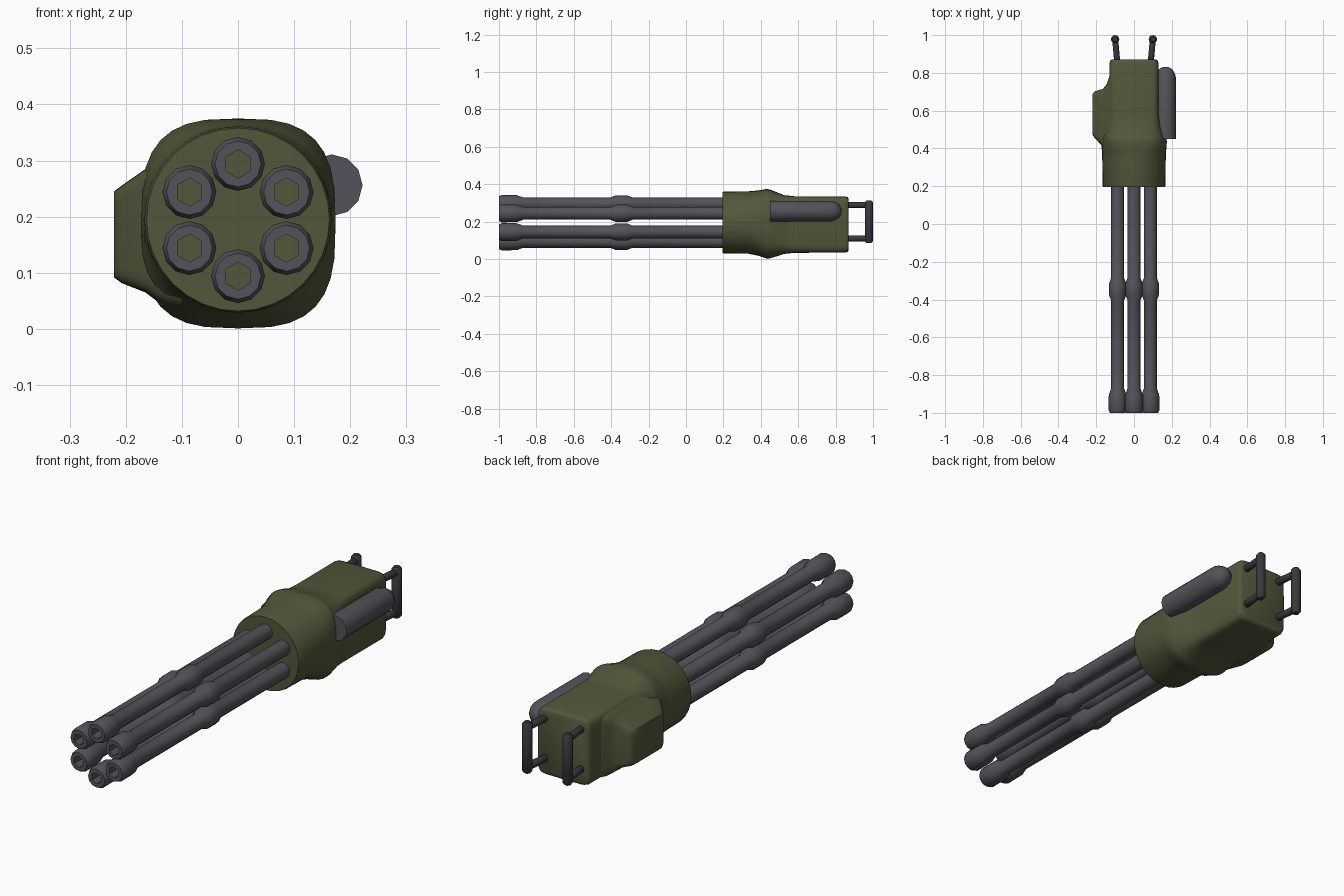
import bpy, bmesh, math
from mathutils import Matrix, Vector

if "Cube" in bpy.data.objects:
    bpy.data.objects.remove(bpy.data.objects["Cube"])


def material(name, rgb):
    m = bpy.data.materials.new(name)
    m.diffuse_color = (*rgb, 1)
    m.use_nodes = True
    m.node_tree.nodes["Principled BSDF"].inputs["Base Color"].default_value = m.diffuse_color
    return m


OLIVE = material("olive_paint", (0.085, 0.095, 0.042))
STEEL = material("gun_steel", (0.085, 0.088, 0.1))
DARK = material("dark_grip", (0.04, 0.04, 0.045))

# local (u, v, t) to world: along y, and along x
ALONG_Y = Matrix(((1, 0, 0, 0), (0, 0, 1, 0), (0, 1, 0, 0), (0, 0, 0, 1)))
ALONG_X = Matrix(((0, 0, 1, 0), (1, 0, 0, 0), (0, 1, 0, 0), (0, 0, 0, 1)))


def ring(t, hu, hv, cu=0, cv=0, n=2.0, seg=12):
    """Superellipse cross-section at distance t."""
    pts = []
    for i in range(seg):
        a = 2 * math.pi * i / seg
        c, s = math.cos(a), math.sin(a)
        pts.append(Vector((cu + hu * math.copysign(abs(c) ** (2 / n), c),
                           cv + hv * math.copysign(abs(s) ** (2 / n), s), t)))
    return pts


def hexagon(t, r, cu, cv):
    """Six-sided section with twelve points, matching the round rings."""
    pts = []
    for i in range(12):
        a = math.pi * (i + 1) / 6 - math.pi / 6
        k = r if i % 2 else r * math.cos(math.pi / 6)
        pts.append(Vector((cu + k * math.cos(a), cv + k * math.sin(a), t)))
    return pts


def loft(name, rings, matrix, mat, cyclic=False, angle=40):
    bm = bmesh.new()
    rows = [[bm.verts.new(matrix @ p) for p in r] for r in rings]
    pairs = list(zip(rows, rows[1:]))
    if cyclic:
        pairs.append((rows[-1], rows[0]))
    else:
        bm.faces.new(rows[0])
        bm.faces.new(rows[-1])
    k = len(rows[0])
    for a, b in pairs:
        for i in range(k):
            j = (i + 1) % k
            bm.faces.new((a[i], a[j], b[j], b[i]))
    bmesh.ops.recalc_face_normals(bm, faces=bm.faces)
    me = bpy.data.meshes.new(name)
    bm.to_mesh(me)
    bm.free()
    me.materials.append(mat)
    for p in me.polygons:
        p.use_smooth = True
    me.set_sharp_from_angle(angle=math.radians(angle))
    ob = bpy.data.objects.new(name, me)
    bpy.context.collection.objects.link(ob)
    return ob


def rod(name, p, q, r, mat):
    """Round bar with softened ends from p to q."""
    p, q = Vector(p), Vector(q)
    d = q - p
    m = Matrix.Translation(p) @ d.to_track_quat('Z', 'Y').to_matrix().to_4x4()
    e = r * 0.5
    prof = [(0, r * .6), (e, r), (d.length - e, r), (d.length, r * .6)]
    return loft(name, [ring(t, k, k) for t, k in prof], m, mat)


# six hollow barrels with mid collars and flared muzzles
BARREL = [(0.22, .034), (-0.285, .034), (-0.315, .046), (-0.375, .046), (-0.405, .034),
          (-0.87, .034), (-0.905, .047), (-0.985, .048), (-1.0, .041)]
for i in range(6):
    a = math.pi / 2 + i * math.pi / 3
    cx, cz = 0.1 * math.cos(a), 0.194 + 0.1 * math.sin(a)
    rings = [ring(y, r, r, cx, cz) for y, r in BARREL]
    rings += [hexagon(y, .025, cx, cz) for y in (-1.0, 0.22)]
    loft(f"barrel_{i + 1}", rings, ALONG_Y, STEEL, cyclic=True)

# housing: round front, swollen collar, box rear
BODY = [  # y, half width, half height, centre z, squareness
    (0.195, .163, .163, .195, 2), (0.205, .167, .166, .195, 2),
    (0.335, .168, .167, .195, 2.05), (0.385, .17, .174, .192, 2.4),
    (0.435, .174, .187, .188, 3), (0.455, .17, .182, .187, 3.2),
    (0.525, .143, .157, .184, 5), (0.58, .131, .151, .184, 8),
    (0.85, .130, .150, .184, 9), (0.865, .126, .146, .184, 9),
    (0.87, .118, .138, .184, 9)]
loft("housing", [ring(y, hx, hz, 0, cz, n, 32) for y, hx, hz, cz, n in BODY],
     ALONG_Y, OLIVE, angle=45)

# feed bulge on the left side
BULGE = [  # x, y range, z range
    (-.10, .34, .82, .035, .325), (-.13, .385, .785, .04, .315),
    (-.145, .395, .74, .05, .30), (-.165, .41, .715, .065, .285),
    (-.208, .455, .702, .082, .255), (-.221, .475, .685, .092, .245)]
loft("feed_bulge", [ring(x, (y1 - y0) / 2, (z1 - z0) / 2, (y0 + y1) / 2, (z0 + z1) / 2, 9, 32)
                    for x, y0, y1, z0, z1 in BULGE], ALONG_X, OLIVE, angle=45)

# motor cylinder on the right side, domed at the rear
MOTOR = [(0.45, .055), (0.775, .055), (0.80, .048), (0.82, .034), (0.832, .012)]
loft("motor", [ring(y, r, r, .167, .256) for y, r in MOTOR], ALONG_Y, STEEL)

# twin rear grips
for side, s in (("left", -1), ("right", 1)):
    for level, z in (("upper", .288), ("lower", .11)):
        rod(f"{side}_{level}_grip_arm", (s * .088, .85, z), (s * .1, .98, z), .016, DARK)
    rod(f"{side}_grip", (s * .1, .978, .085), (s * .1, .978, .313), .022, DARK)
